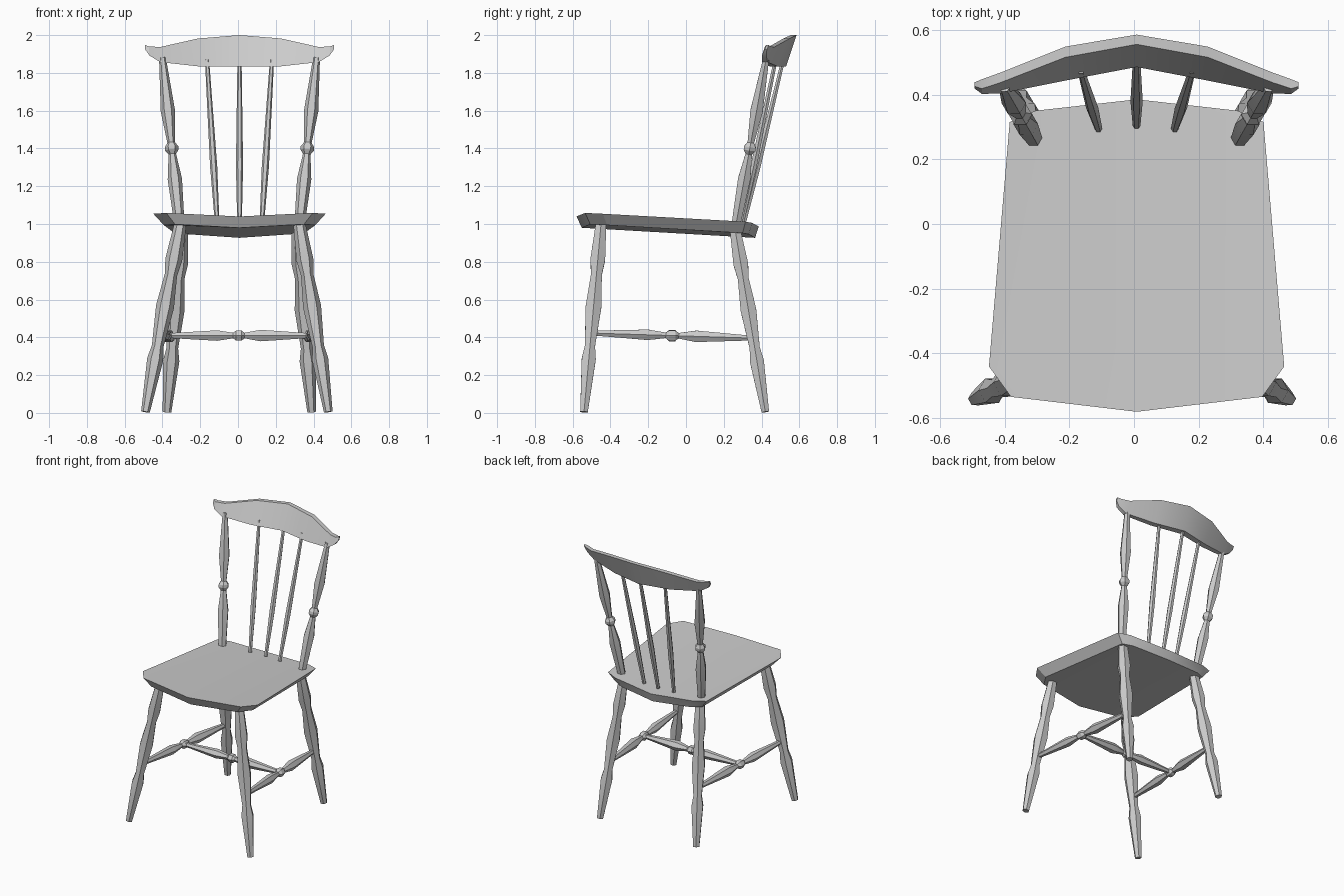
import bpy, bmesh
from math import cos, sin, pi, radians
from mathutils import Vector

cube = bpy.data.objects.get("Cube")
if cube:
    bpy.data.objects.remove(cube)

grey = bpy.data.materials.new("plain_grey")
grey.use_nodes = True
colour = (0.6, 0.6, 0.6, 1)
grey.diffuse_color = colour
grey.node_tree.nodes["Principled BSDF"].inputs["Base Color"].default_value = colour

CX = 0.008  # centre line of seat and back


def finish(name, bm):
    bmesh.ops.recalc_face_normals(bm, faces=bm.faces)
    mesh = bpy.data.meshes.new(name)
    bm.to_mesh(mesh)
    bm.free()
    mesh.materials.append(grey)
    obj = bpy.data.objects.new(name, mesh)
    bpy.context.collection.objects.link(obj)
    bpy.ops.object.select_all(action='DESELECT')
    bpy.context.view_layer.objects.active = obj
    obj.select_set(True)
    bpy.ops.object.shade_smooth_by_angle(angle=radians(25))
    return obj


def loft(name, rings):
    """Skin closed rings of points and cap both ends."""
    bm = bmesh.new()
    rows = [[bm.verts.new(p) for p in ring] for ring in rings]
    n = len(rows[0])
    for a, b in zip(rows, rows[1:]):
        for i in range(n):
            j = (i + 1) % n
            bm.faces.new((a[i], a[j], b[j], b[i]))
    bm.faces.new(rows[0])
    bm.faces.new(rows[-1])
    return finish(name, bm)


def turned(name, start, end, profile, sides=6):
    """Faceted turning from start to end; profile holds (fraction, radius)."""
    a, b = Vector(start), Vector(end)
    axis = (b - a).normalized()
    ref = Vector((1, 0, 0)) if abs(axis.x) < 0.8 else Vector((0, 1, 0))
    v = axis.cross(ref).normalized()
    u = v.cross(axis)
    rings = []
    for t, r in profile:
        ring = [a.lerp(b, t) + r * (cos(2 * pi * i / sides) * u + sin(2 * pi * i / sides) * v)
                for i in range(sides)]
        for p in ring:
            p.z = max(p.z, 0)
        rings.append(ring)
    return loft(name, rings)


# Seat: wedge-shaped board with a shallow dip and an undercut edge
half = [(0, -0.58), (0.388, -0.534), (0.456, -0.44), (0.392, 0.315), (0.312, 0.35), (0, 0.385)]
outline = half + [(-x, y) for x, y in reversed(half[1:-1])]


def seat_z(x, y):
    return 1.03 - 0.055 * y - 0.022 * (1 - min(abs(x) / 0.4, 1))


top = [(CX + x, y, seat_z(x, y)) for x, y in outline]
bottom = [(CX + x * 0.88, y * 0.95, seat_z(x, y) - 0.06) for x, y in outline]
bm = bmesh.new()
loops = [[bm.verts.new(p) for p in ring] for ring in (bottom, top)]
count = len(outline)
for i in range(count):
    j = (i + 1) % count
    bm.faces.new((loops[0][i], loops[0][j], loops[1][j], loops[1][i]))
middle = len(half) - 1
for ring in loops:  # split each side along the centre crease
    bm.faces.new(ring[:middle + 1])
    bm.faces.new(ring[middle:] + ring[:1])
finish("seat", bm)

# Legs
leg_profile = [(0, 0.023), (0.28, 0.043), (0.35, 0.031), (0.56, 0.048),
               (0.73, 0.033), (0.81, 0.045), (1, 0.032)]
legs = {
    "front_leg_right": ((-0.49, -0.54, 0.005), (-0.305, -0.45, 1.0)),
    "front_leg_left": ((0.478, -0.54, 0.005), (0.325, -0.45, 1.0)),
    "rear_leg_right": ((-0.376, 0.42, 0.005), (-0.295, 0.26, 0.97)),
    "rear_leg_left": ((0.39, 0.42, 0.005), (0.315, 0.26, 0.97)),
}
for name, (foot, head) in legs.items():
    turned(name, foot, head, leg_profile)

# Stretchers: two along the sides, one across
stretcher_profile = [(0, 0.014), (0.35, 0.032), (0.46, 0.017), (0.48, 0.03),
                     (0.52, 0.03), (0.54, 0.017), (0.65, 0.035), (1, 0.014)]
mids = []
for side in ("right", "left"):
    ends = []
    for leg, t in (("front_leg_", 0.42), ("rear_leg_", 0.405)):
        foot, head = map(Vector, legs[leg + side])
        ends.append(foot.lerp(head, t))
    turned("side_stretcher_" + side, ends[0], ends[1], stretcher_profile)
    mids.append(ends[0].lerp(ends[1], 0.5))
turned("cross_stretcher", mids[0], mids[1], stretcher_profile)

# Back posts with a bead at mid height
post_profile = [(0, 0.027), (0.27, 0.038), (0.42, 0.02), (0.445, 0.036), (0.465, 0.036),
                (0.49, 0.02), (0.68, 0.038), (1, 0.018)]
for side, s in (("right", -1), ("left", 1)):
    turned("back_post_" + side, (CX + s * 0.318, 0.265, 1.0),
           (CX + s * 0.408, 0.425, 1.88), post_profile)

# Spindles
spindle_profile = [(0, 0.012), (0.35, 0.019), (1, 0.011)]
for name, s in (("right", -1), ("middle", 0), ("left", 1)):
    turned("spindle_" + name, (CX + s * 0.118, 0.305 - 0.01 * abs(s), 1.0),
           (CX + s * 0.172, 0.515 - 0.04 * abs(s), 1.87), spindle_profile)

# Crest rail: x, top z, bottom z, then y of front bottom, back bottom, back top, front top
stations = [(0, 2.0, 1.835, 0.485, 0.53, 0.585, 0.555),
            (0.22, 1.982, 1.835, 0.443, 0.483, 0.548, 0.515),
            (0.42, 1.937, 1.857, 0.403, 0.432, 0.468, 0.437),
            (0.478, 1.94, 1.893, 0.402, 0.425, 0.447, 0.418),
            (0.5, 1.947, 1.925, 0.418, 0.428, 0.438, 0.425)]
spread = [(-s[0],) + s[1:] for s in reversed(stations[1:])] + stations
loft("crest_rail", [[(CX + x, fb, zb), (CX + x, bb, zb), (CX + x, bt, zt), (CX + x, ft, zt)]
                    for x, zt, zb, fb, bb, bt, ft in spread])
